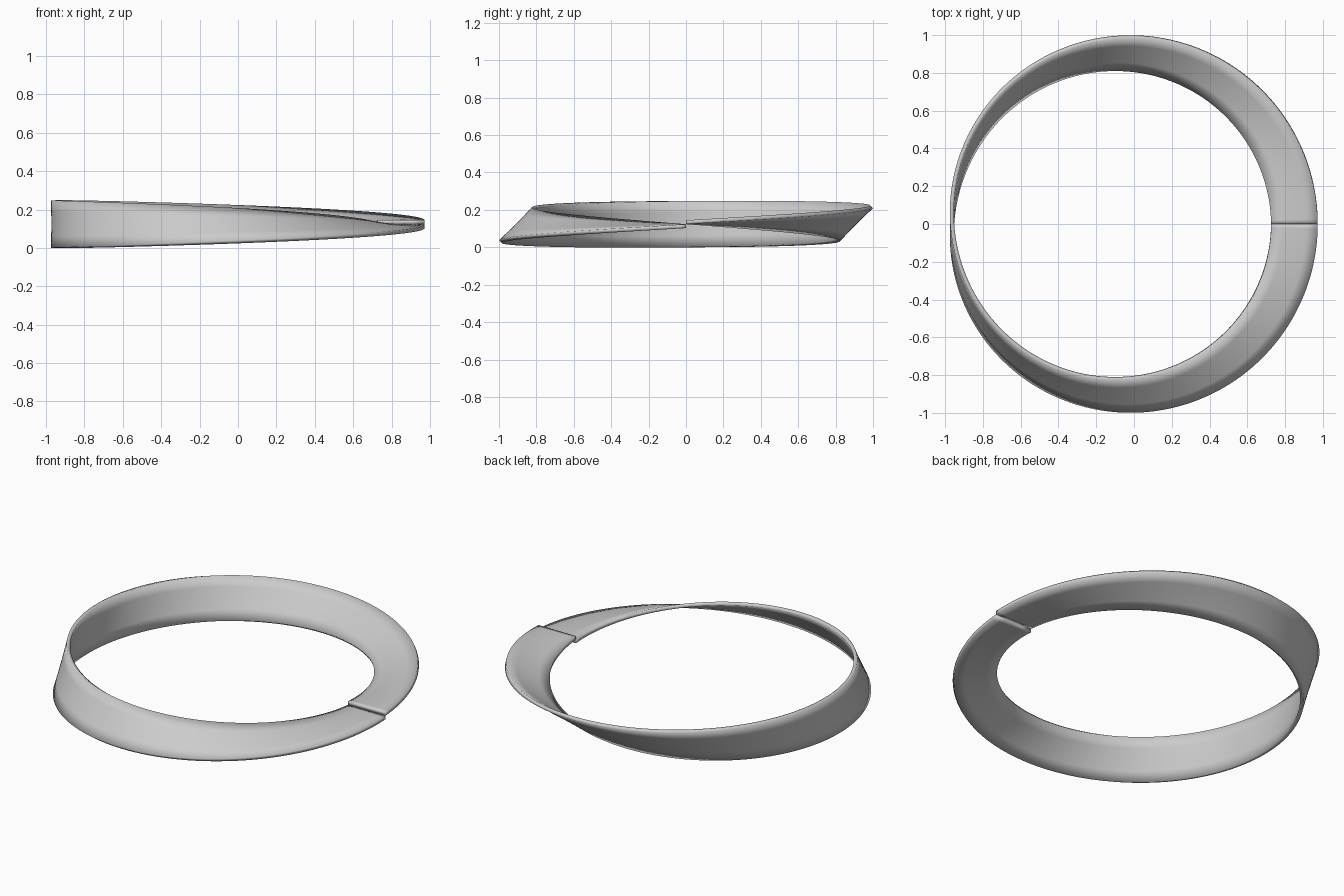
import bpy, bmesh
from math import sin, cos, pi
from mathutils import Vector

if "Cube" in bpy.data.objects:
    bpy.data.objects.remove(bpy.data.objects["Cube"])

R, W, T = 0.911, 0.1235, 0.021   # ring radius, half width, thickness
SEG, ACROSS = 256, 4

# half-twisted ribbon, left open at the seam
bm = bmesh.new()
rows = []
for i in range(SEG + 1):
    u = 2 * pi * i / SEG
    r, up = Vector((cos(u), sin(u), 0)), Vector((0, 0, 1))
    across = cos(u / 2) * r + sin(u / 2) * up
    normal = cos(u / 2) * up - sin(u / 2) * r
    centre = R * r + Vector((-W / 2, 0, W))
    ts = [W * (2 * j / ACROSS - 1) for j in range(ACROSS + 1)]
    # closed section: base face, then the thickened face back again
    pts = [centre + across * t for t in ts]
    pts += [centre + across * t + normal * T for t in reversed(ts)]
    rows.append([bm.verts.new(p) for p in pts])

n = len(rows[0])
for a, b in zip(rows, rows[1:]):
    for j in range(n):
        k = (j + 1) % n
        bm.faces.new((a[j], a[k], b[k], b[j]))

# end caps form the step at the seam
for row in (rows[0], rows[-1]):
    for j in range(ACROSS):
        bm.faces.new((row[j], row[j + 1], row[n - 2 - j], row[n - 1 - j]))

bmesh.ops.recalc_face_normals(bm, faces=bm.faces)
for f in bm.faces:
    f.smooth = True
mesh = bpy.data.meshes.new("twisted_ring")
bm.to_mesh(mesh)
bm.free()
ring = bpy.data.objects.new("twisted_ring", mesh)
bpy.context.collection.objects.link(ring)
